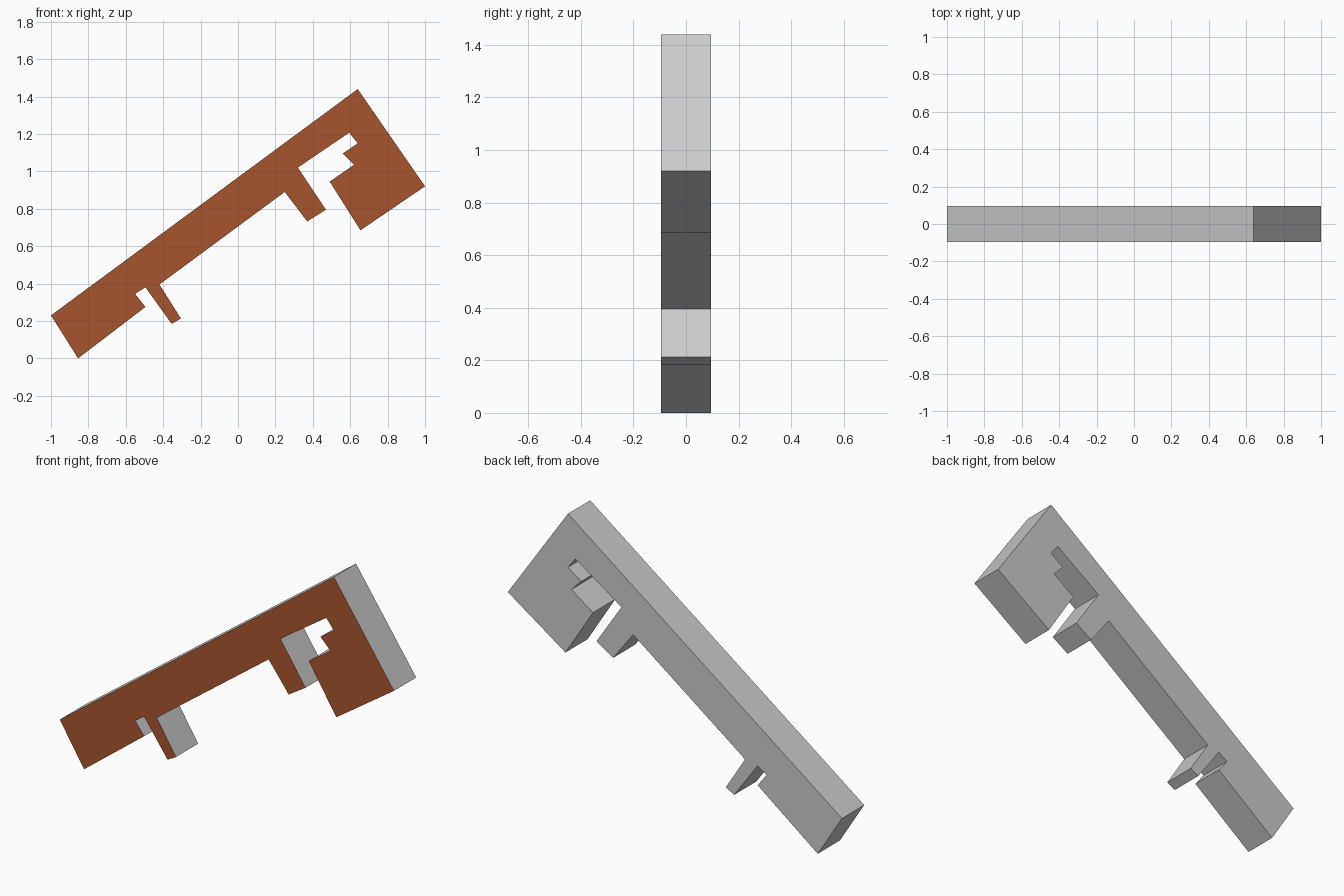
import bpy
import bmesh

if "Cube" in bpy.data.objects:
    bpy.data.objects.remove(bpy.data.objects["Cube"])

HALF = 0.095  # half thickness along y

# Front outline (x, z), clockwise from the lower left end
OUTLINE = [
    (-1.0, 0.23), (0.64, 1.44), (1.0, 0.92), (0.655, 0.685),      # bar and wide head
    (0.49, 0.945), (0.62, 1.035), (0.56, 1.095), (0.64, 1.15),    # stepped slot
    (0.595, 1.207), (0.32, 1.02),
    (0.47, 0.795), (0.37, 0.732), (0.25, 0.89),                   # thick prong
    (-0.42, 0.395), (-0.305, 0.213), (-0.355, 0.185),             # thin prong
    (-0.495, 0.38), (-0.55, 0.345), (-0.495, 0.275),              # small notch
    (-0.855, 0.0),
]

# Extrude the outline into a plate
bm = bmesh.new()
front = bm.faces.new([bm.verts.new((x, -HALF, z)) for x, z in OUTLINE])
ext = bmesh.ops.extrude_face_region(bm, geom=[front], use_keep_orig=True)
back = [v for v in ext["geom"] if isinstance(v, bmesh.types.BMVert)]
bmesh.ops.translate(bm, verts=back, vec=(0, 2 * HALF, 0))
bmesh.ops.recalc_face_normals(bm, faces=bm.faces)

# Only the front face is coloured
for f in bm.faces:
    f.material_index = 1 if f.normal.y < -0.9 else 0

mesh = bpy.data.meshes.new("notched_plate")
bm.to_mesh(mesh)
bm.free()

grey = bpy.data.materials.new("plain_grey")
brown = bpy.data.materials.new("front_brown")
brown.diffuse_color = (0.39, 0.09, 0.028, 1)
brown.use_nodes = True
brown.node_tree.nodes["Principled BSDF"].inputs["Base Color"].default_value = brown.diffuse_color
mesh.materials.append(grey)
mesh.materials.append(brown)

plate = bpy.data.objects.new("notched_plate", mesh)
bpy.context.collection.objects.link(plate)
